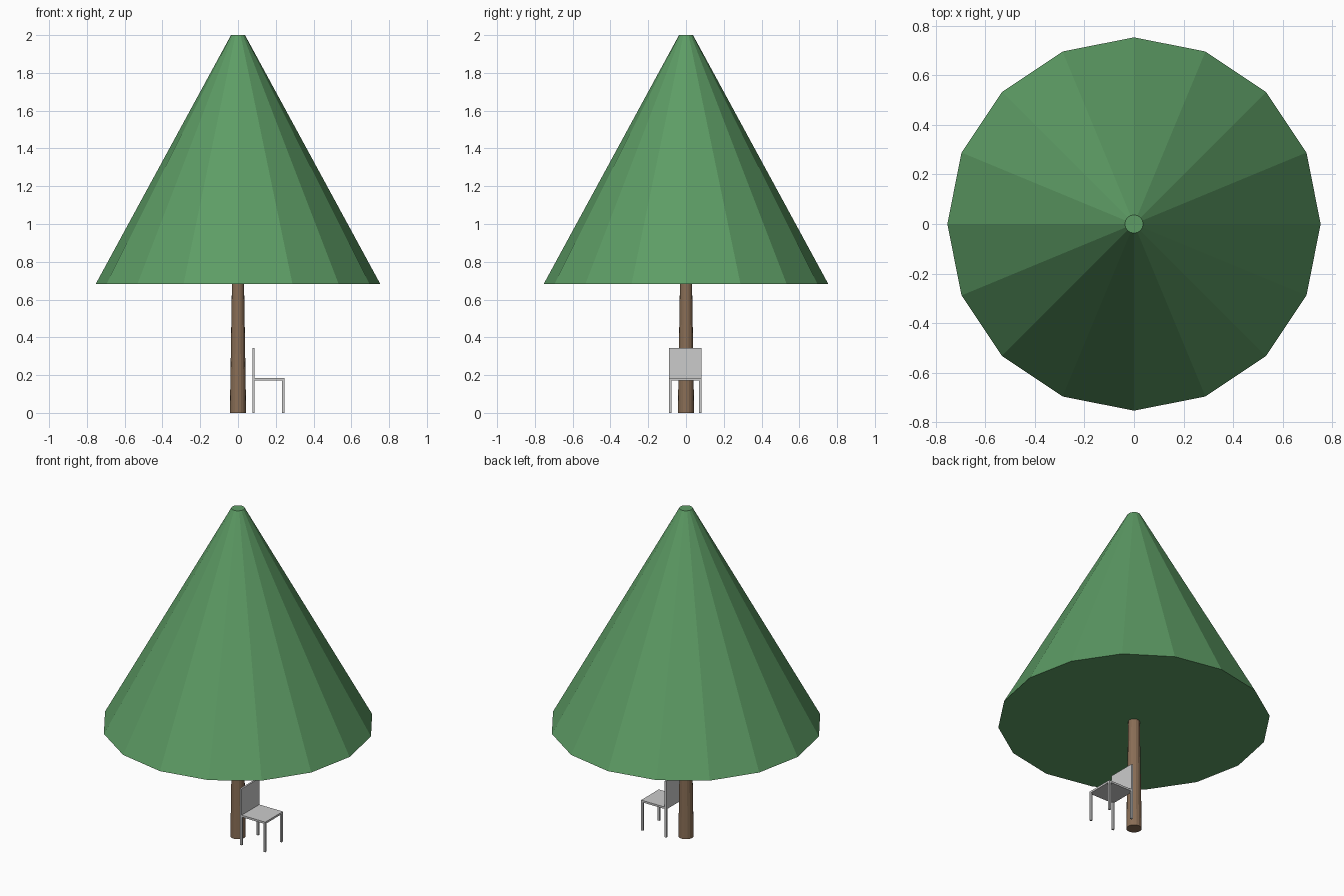
import bpy, bmesh
from mathutils import Matrix, Vector

if "Cube" in bpy.data.objects:
    bpy.data.objects.remove(bpy.data.objects["Cube"])


def material(name, rgb):
    m = bpy.data.materials.new(name)
    m.diffuse_color = (*rgb, 1)
    m.use_nodes = True
    m.node_tree.nodes["Principled BSDF"].inputs["Base Color"].default_value = m.diffuse_color
    return m


GREEN = material("leaf green", (0.11, 0.335, 0.13))
BROWN = material("bark brown", (0.25, 0.155, 0.092))
GREY = material("light grey", (0.60, 0.60, 0.60))


def finish(bm, name, mat):
    bmesh.ops.recalc_face_normals(bm, faces=bm.faces)
    me = bpy.data.meshes.new(name)
    bm.to_mesh(me)
    bm.free()
    me.materials.append(mat)
    ob = bpy.data.objects.new(name, me)
    bpy.context.collection.objects.link(ob)
    return ob


def tapered(name, rings, mat, sides=16):
    """Flat-faced closed cone between two (radius, z) rings."""
    (r0, z0), (r1, z1) = rings
    bm = bmesh.new()
    bmesh.ops.create_cone(bm, cap_ends=True, segments=sides, radius1=r0,
                          radius2=r1, depth=z1 - z0,
                          matrix=Matrix.Translation((0, 0, (z0 + z1) / 2)))
    return finish(bm, name, mat)


def box(name, lo, hi, mat):
    lo, hi = Vector(lo), Vector(hi)
    bm = bmesh.new()
    bmesh.ops.create_cube(bm, size=1, matrix=Matrix.Translation((lo + hi) / 2)
                          @ Matrix.Diagonal((*(hi - lo), 1)))
    return finish(bm, name, mat)


# Tree
tapered("trunk", [(0.043, 0), (0.032, 0.69)], BROWN)
tapered("foliage", [(0.753, 0.683), (0.037, 2.0)], GREEN)

# Chair beside the trunk, facing +x
X0, X1, Y0, Y1 = 0.076, 0.246, -0.089, 0.081
LEG = 0.012
box("seat", (X0, Y0, 0.172), (X1, Y1, 0.184), GREY)
box("backrest", (X0, Y0, 0.184), (X0 + 0.011, Y1, 0.344), GREY)
for xn, x in (("back", X0), ("front", X1 - LEG)):
    for yn, y in (("right", Y0), ("left", Y1 - LEG)):
        box(f"{xn}_{yn}_leg", (x, y, 0), (x + LEG, y + LEG, 0.172), GREY)
